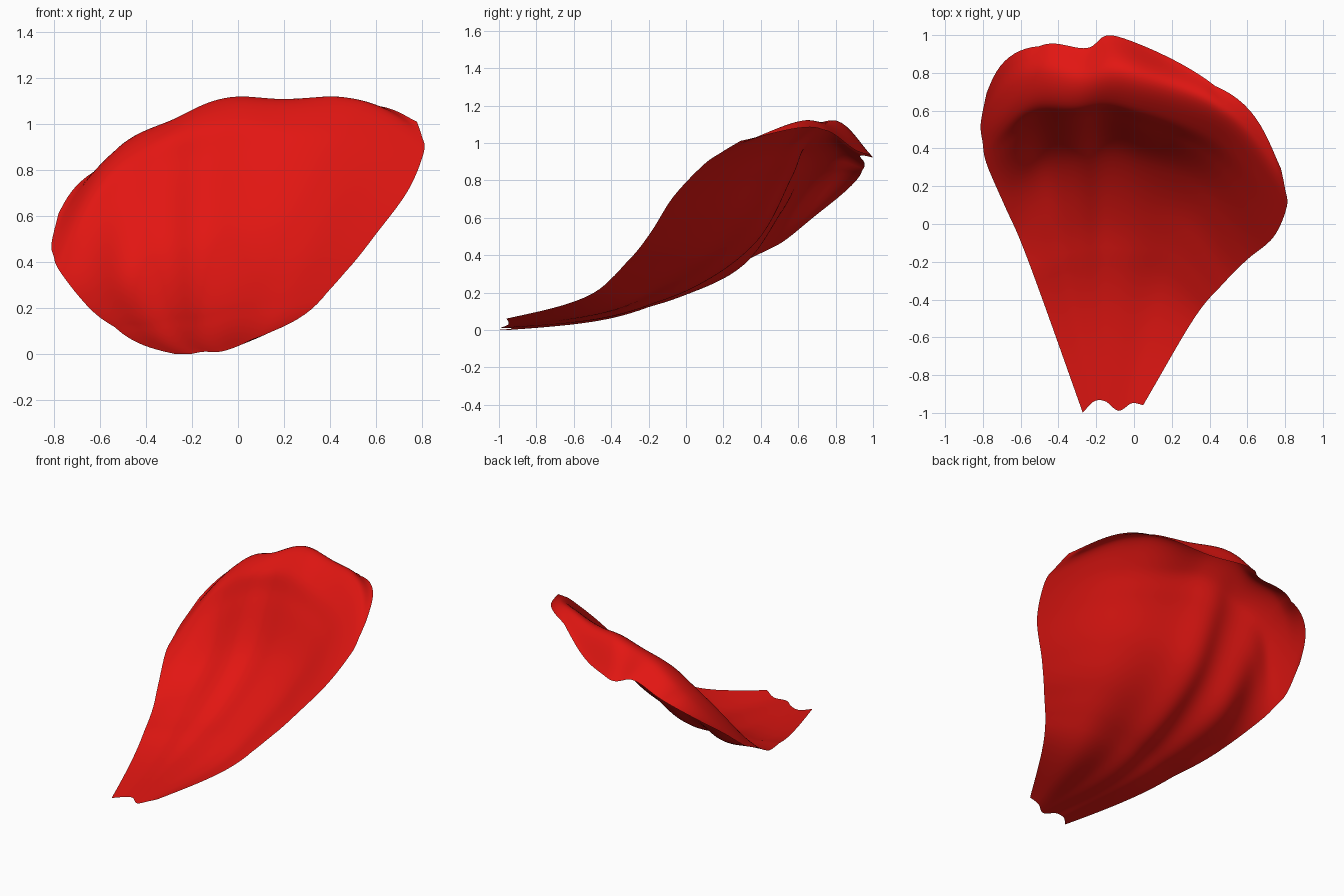
import bpy, bmesh, math
from mathutils import Vector

if "Cube" in bpy.data.objects:
    bpy.data.objects.remove(bpy.data.objects["Cube"])

# Guide veins of the petal, left edge to right edge, each from base to rim (x, y, z)
VEINS = [
    [(-.27, -.99, .01), (-.48, -.40, .10), (-.60, -.08, .17), (-.69, .12, .26),
     (-.78, .33, .38), (-.80, .44, .435), (-.81, .54, .49), (-.78, .70, .62)],
    [(-.21, -.93, .01), (-.36, -.35, .10), (-.44, .00, .20), (-.50, .31, .36),
     (-.54, .52, .65), (-.55, .63, .82), (-.54, .80, .89), (-.50, .95, .86)],
    [(-.15, -.93, .02), (-.23, -.33, .11), (-.26, .05, .24), (-.28, .37, .47),
     (-.29, .56, .80), (-.29, .64, .96), (-.28, .79, 1.03), (-.25, .94, .94)],
    [(-.08, -.98, .02), (-.08, -.33, .13), (-.06, .05, .27), (-.04, .37, .52),
     (-.03, .55, .85), (-.02, .64, 1.03), (-.03, .82, 1.125), (-.08, 1.0, .94)],
    [(-.01, -.94, .04), (.14, -.35, .16), (.25, .00, .37), (.34, .20, .59),
     (.41, .35, .83), (.44, .46, .99), (.46, .61, 1.125), (.43, .74, 1.08)],
    [(.05, -.95, .07), (.32, -.49, .22), (.48, -.30, .38), (.60, -.18, .53),
     (.74, -.06, .72), (.81, .10, .89), (.80, .20, .96), (.78, .30, 1.02)],
]
NU, NV = 60, 56


def spline(pts, t):
    """Smooth curve through pts, t from 0 to 1."""
    pts = [Vector(p) for p in pts]
    n = len(pts) - 1
    i = min(int(t * n), n - 1)
    f = t * n - i
    b, c = pts[i], pts[i + 1]
    a = pts[i - 1] if i > 0 else 2 * b - c
    d = pts[i + 2] if i + 2 <= n else 2 * c - b
    return 0.5 * (2 * b + (c - a) * f + (2 * a - 5 * b + 4 * c - d) * f ** 2
                  + (3 * b - a - 3 * c + d) * f ** 3)


def bump(u, lo, hi):
    """Rounded bump over lo..hi, zero elsewhere."""
    return math.sin(math.pi * (u - lo) / (hi - lo)) if lo < u < hi else 0


# Skin the veins into a thin sheet
bm = bmesh.new()
grid = []
for j in range(NV + 1):
    v = j / NV
    row = [spline(vein, v) for vein in VEINS]
    line = []
    for i in range(NU + 1):
        u = i / NU
        p = spline(row, u)
        # shallow lengthwise ribs
        rib = 0.012 * math.sin(math.pi * v ** 0.8) ** 2 * math.sin(math.pi * u)
        p += Vector((0, -0.6, 0.8)) * rib * math.sin(u * math.tau * 3.5)
        # rounded rim corners, a dip in the rim and a sag near the base
        rim = v ** 7
        p += Vector((-.045, .03, .01)) * bump(u, 0, .2) * rim
        p += Vector((.03, .04, .02)) * bump(u, .8, 1) * rim
        p.z -= .035 * bump(u, .6, .8) ** 2 * v ** 3
        p.z -= .02 * bump(v, 0, .2)
        p.z = max(p.z, 0)
        line.append(bm.verts.new(p))
    grid.append(line)
for j in range(NV):
    for i in range(NU):
        bm.faces.new((grid[j][i], grid[j][i + 1], grid[j + 1][i + 1], grid[j + 1][i]))

# Stand on the ground, centred
for axis in range(3):
    vals = [w.co[axis] for w in bm.verts]
    shift = min(vals) if axis == 2 else (min(vals) + max(vals)) / 2
    for w in bm.verts:
        w.co[axis] -= shift
for f in bm.faces:
    f.smooth = True

mesh = bpy.data.meshes.new("petal")
bm.to_mesh(mesh)
bm.free()
petal = bpy.data.objects.new("petal", mesh)
bpy.context.collection.objects.link(petal)

mat = bpy.data.materials.new("petal_red")
mat.diffuse_color = (0.76, 0.008, 0.006, 1)
mat.use_nodes = True
mat.node_tree.nodes["Principled BSDF"].inputs["Base Color"].default_value = mat.diffuse_color
mesh.materials.append(mat)
